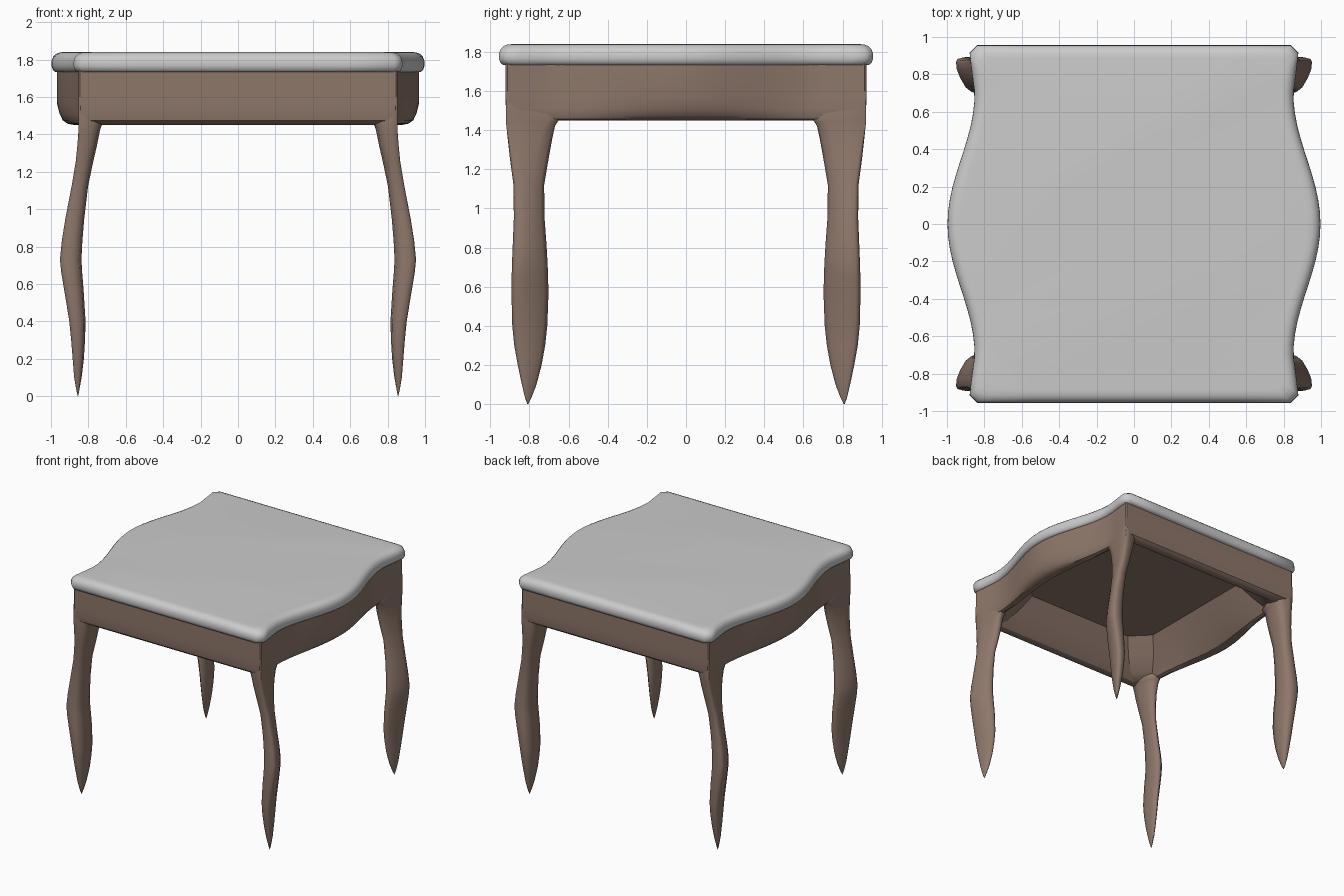
import bpy, bmesh, math

if "Cube" in bpy.data.objects:
    bpy.data.objects.remove(bpy.data.objects["Cube"])

wood = bpy.data.materials.new("brown_wood")
wood.diffuse_color = (0.27, 0.185, 0.145, 1)
wood.use_nodes = True
wood.node_tree.nodes["Principled BSDF"].inputs["Base Color"].default_value = wood.diffuse_color


def loft(name, rings, mat=None, angle=50):
    """Skin a list of equal-length closed rings and cap both ends."""
    bm = bmesh.new()
    loops = [[bm.verts.new(p) for p in r] for r in rings]
    n = len(loops[0])
    for a, b in zip(loops, loops[1:]):
        for i in range(n):
            j = (i + 1) % n
            bm.faces.new((a[i], a[j], b[j], b[i]))
    bm.faces.new(loops[0][::-1])
    bm.faces.new(loops[-1])
    bmesh.ops.recalc_face_normals(bm, faces=bm.faces)
    me = bpy.data.meshes.new(name)
    bm.to_mesh(me)
    bm.free()
    ob = bpy.data.objects.new(name, me)
    bpy.context.collection.objects.link(ob)
    if mat:
        me.materials.append(mat)
    bpy.ops.object.select_all(action='DESELECT')
    ob.select_set(True)
    bpy.context.view_layer.objects.active = ob
    bpy.ops.object.shade_smooth_by_angle(angle=math.radians(angle))
    return ob


def outline(z, hx, hy, bulge, corner, flare=0.0, n=28, m=6):
    """Rectangle with cut corners, straight front/back and bowed sides."""
    def side(y):
        a = abs(y)
        if a < 0.7:
            return hx + bulge * 0.5 * (1 + math.cos(math.pi * a / 0.7))
        return hx + flare * min(1, (a - 0.7) / 0.2)
    ys = [-(hy - corner) + 2 * (hy - corner) * i / n for i in range(n + 1)]
    right = [(side(y), y) for y in ys]
    xe = side(hy) - corner
    back = [(xe - 2 * xe * i / m, hy) for i in range(m + 1)]
    half = right + back
    return [(x, y, z) for x, y in half] + [(-x, -y, z) for x, y in half]


# Seat slab with rounded edge
edge = [(1.733, .022), (1.743, .008), (1.765, 0), (1.795, .001), (1.815, .009),
        (1.83, .024), (1.838, .045), (1.84, .07)]
loft("seat", [outline(z, .852 - d, .956 - d, .145, .04, .027) for z, d in edge])

# Hollow apron: outer wall, rounded lower lip, sloping inner wall, closed by a panel
apron = [(1.745, .832, .922, .137, .01, .022), (1.57, .832, .922, .137, .01, .022),
         (1.51, .832, .921, .122, .01, .02), (1.475, .829, .915, .108, .012, .018),
         (1.457, .822, .895, .09, .02, .01), (1.45, .80, .865, .075, .04),
         (1.458, .78, .835, .06, .08), (1.50, .755, .795, .045, .12),
         (1.60, .70, .735, .02, .14), (1.72, .63, .66, .0, .14)]
frame = loft("apron", [outline(*p) for p in apron], wood, 30)

# Leg rows: height, inner x, outer x, inner y, outer y, squareness
rows = [(1.60, .75, .854, .74, .921, 1), (1.50, .725, .854, .67, .921, 1),
        (1.465, .72, .854, .64, .921, 1), (1.445, .73, .853, .655, .921, 1),
        (1.42, .738, .853, .67, .919, .9), (1.35, .752, .858, .685, .912, .6),
        (1.25, .775, .868, .703, .90, .3), (1.12, .802, .89, .725, .882, .1),
        (.95, .822, .923, .723, .88, 0), (.83, .832, .942, .714, .885, 0),
        (.73, .837, .952, .708, .889, 0), (.66, .833, .945, .705, .891, 0),
        (.56, .825, .928, .703, .892, 0), (.40, .815, .902, .709, .888, 0),
        (.30, .818, .892, .72, .878, 0), (.20, .824, .884, .738, .86, 0),
        (.10, .836, .876, .764, .839, 0), (.03, .849, .864, .791, .822, 0),
        (.0, .855, .857, .807, .811, 0)]
slanted = [(1, .75), (.85, .92), (.4, 1), (-.2, 1), (-.8, .8), (-1, .3), (-1, -.4),
           (-.8, -.95), (-.4, -1), (.1, -.75), (.6, -.2), (.92, .3)]
square = [(1, .96), (.96, 1), (.4, .98), (-.2, .92), (-.8, .8), (-1, .3), (-.9, -.3),
          (-.5, -.8), (.1, -1), (.45, -.95), (.65, -.6), (.86, .3)]


def leg_ring(sx, sy, z, x0, x1, y0, y1, k):
    cx, cy, rx, ry = (x0 + x1) / 2, (y0 + y1) / 2, (x1 - x0) / 2, (y1 - y0) / 2
    pts = [(a[0] * (1 - k) + b[0] * k, a[1] * (1 - k) + b[1] * k)
           for a, b in zip(slanted, square)]
    return [(sx * (cx + rx * u), sy * (cy + ry * v), z) for u, v in pts]


# Four mirrored cabriole legs
for sx, xn in ((-1, "left"), (1, "right")):
    for sy, yn in ((-1, "front"), (1, "back")):
        loft(f"{yn}_{xn}_leg", [leg_ring(sx, sy, *r) for r in rows], wood, 75)
